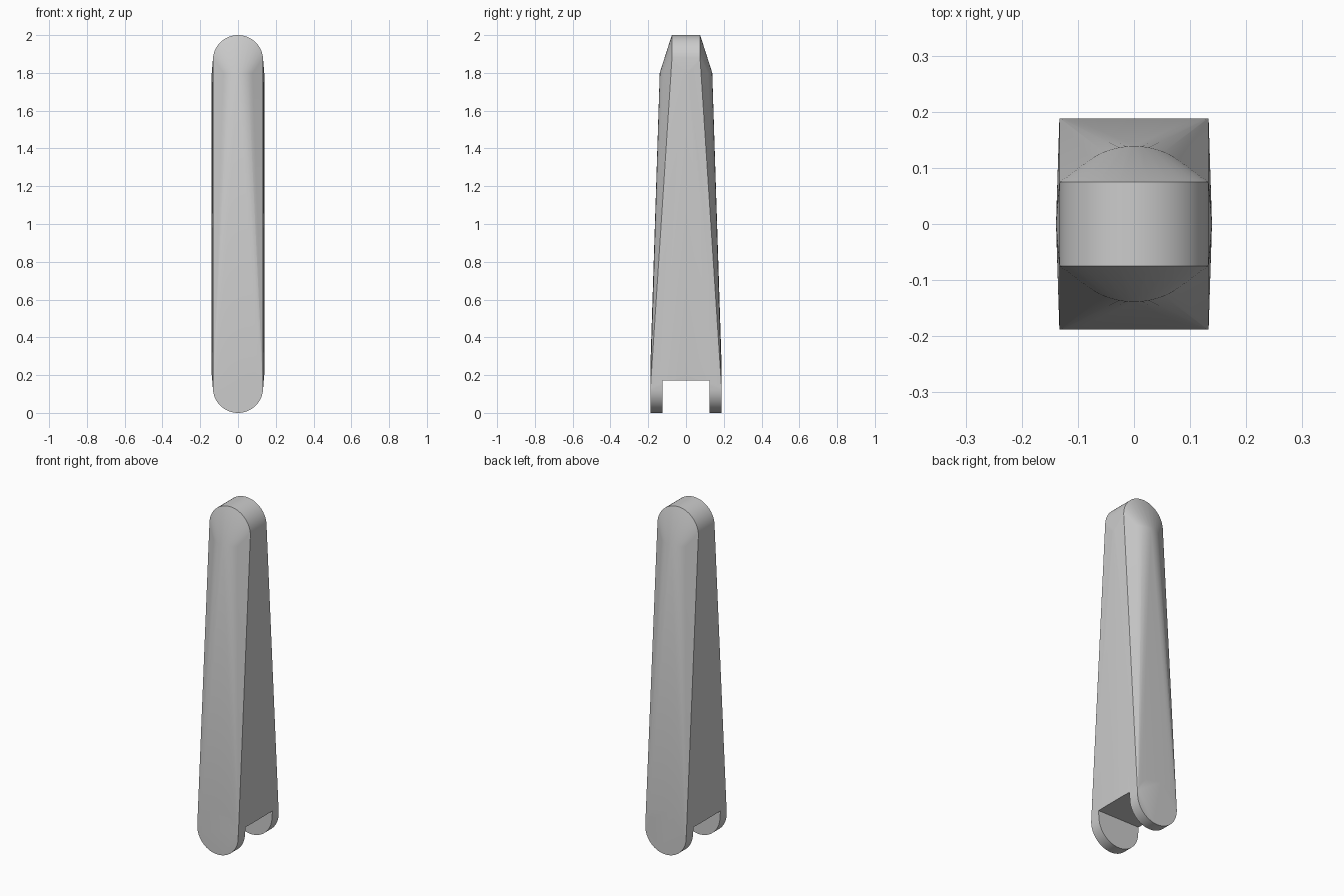
import bpy, bmesh, math
from mathutils import Matrix

old = bpy.data.objects.get("Cube")
if old:
    bpy.data.objects.remove(old, do_unlink=True)

SEGMENTS = 64
END_RADIUS = 0.133    # rounded top and bottom ends
BODY_RADIUS = 0.139   # slightly fuller upright core

grey = bpy.data.materials.new("plain grey")
grey.use_nodes = True
colour = (0.6, 0.6, 0.6, 1)
grey.diffuse_color = colour
grey.node_tree.nodes["Principled BSDF"].inputs["Base Color"].default_value = colour


def add_cylinder(bm, radius, depth, z, lying=False):
    turn = Matrix.Rotation(math.pi / 2 if lying else 0, 4, "X")
    bmesh.ops.create_cone(bm, cap_ends=True, segments=SEGMENTS, radius1=radius,
                          radius2=radius, depth=depth,
                          matrix=Matrix.Translation((0, 0, z)) @ turn)


def make_object(name, bm):
    mesh = bpy.data.meshes.new(name)
    bm.to_mesh(mesh)
    bm.free()
    mesh.materials.append(grey)
    obj = bpy.data.objects.new(name, mesh)
    bpy.context.collection.objects.link(obj)
    return obj


# Tapered arm: skin stretched over two lying discs and an upright core
bm = bmesh.new()
add_cylinder(bm, END_RADIUS, 0.15, 2 - END_RADIUS, lying=True)
add_cylinder(bm, END_RADIUS, 0.376, END_RADIUS, lying=True)
add_cylinder(bm, BODY_RADIUS, 1.6, 1.0)
hull = bmesh.ops.convex_hull(bm, input=bm.verts[:])
surface = {g for g in hull["geom"] if isinstance(g, bmesh.types.BMFace)}
bmesh.ops.delete(bm, geom=[f for f in bm.faces if f not in surface], context="FACES")
bmesh.ops.delete(bm, geom=[v for v in bm.verts if not v.link_faces], context="VERTS")
bmesh.ops.dissolve_limit(bm, angle_limit=0.002, verts=bm.verts[:], edges=bm.edges[:])
bmesh.ops.recalc_face_normals(bm, faces=bm.faces[:])
arm = make_object("tapered_arm", bm)

# Slot across the foot, leaving two rounded lugs
bm = bmesh.new()
bmesh.ops.create_cube(bm, size=1, matrix=Matrix.Translation((0, 0, 0.0225))
                      @ Matrix.Diagonal((1, 0.25, 0.3, 1)))
cutter = make_object("foot_slot_cutter", bm)
cutter.hide_render = True

bpy.ops.object.select_all(action="DESELECT")
bpy.context.view_layer.objects.active = arm
arm.select_set(True)
slot = arm.modifiers.new("foot_slot", "BOOLEAN")
slot.operation = "DIFFERENCE"
slot.solver = "EXACT"
slot.object = cutter
bpy.ops.object.modifier_apply(modifier=slot.name)
bpy.data.objects.remove(cutter, do_unlink=True)
bpy.ops.object.shade_smooth_by_angle(angle=math.radians(30))
